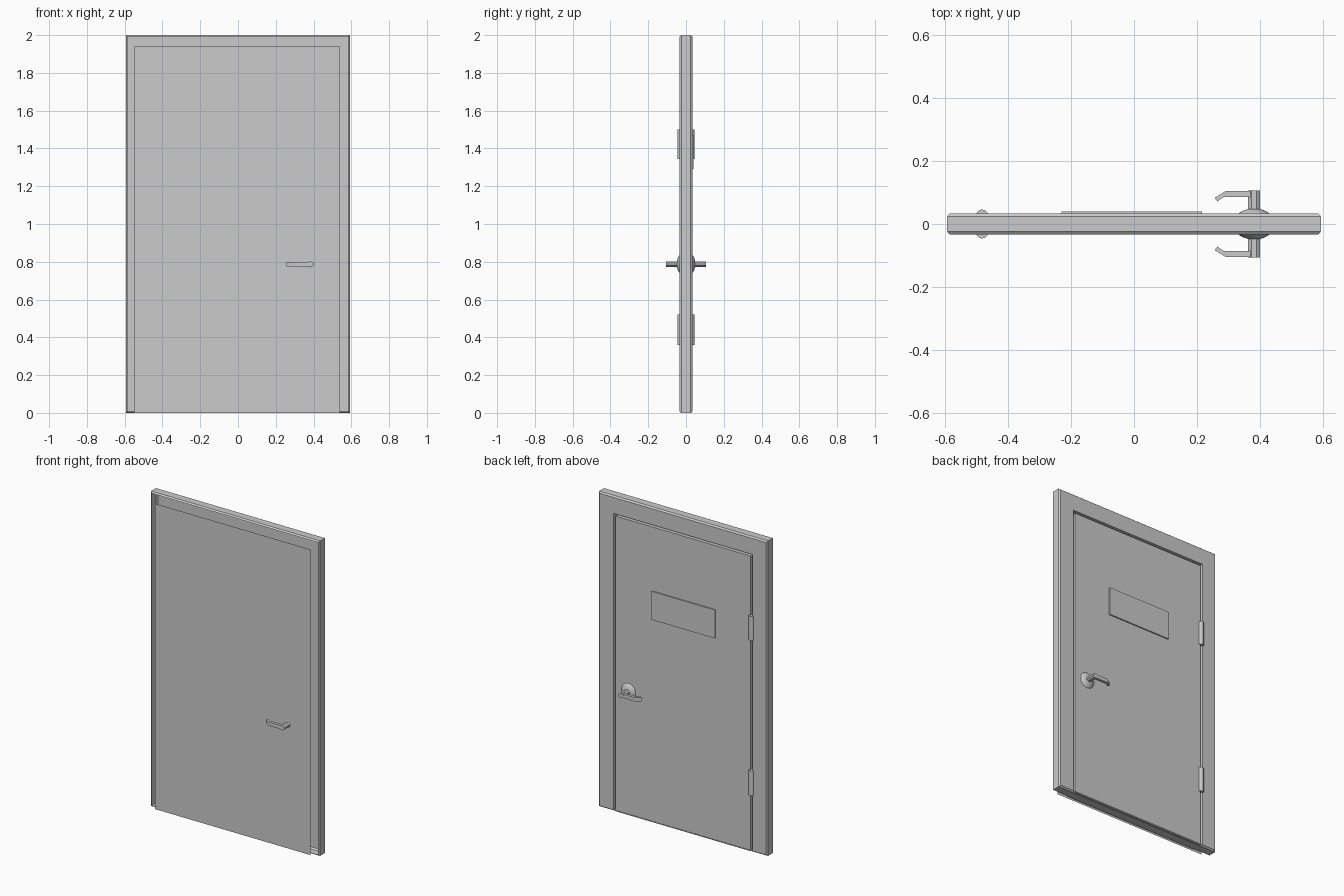
import bpy, bmesh, math

if "Cube" in bpy.data.objects:
    bpy.data.objects.remove(bpy.data.objects["Cube"])


def finish(name, bm, smooth=False):
    bmesh.ops.recalc_face_normals(bm, faces=bm.faces)
    me = bpy.data.meshes.new(name)
    bm.to_mesh(me)
    bm.free()
    ob = bpy.data.objects.new(name, me)
    bpy.context.collection.objects.link(ob)
    if smooth:
        bpy.ops.object.select_all(action='DESELECT')
        ob.select_set(True)
        bpy.context.view_layer.objects.active = ob
        bpy.ops.object.shade_smooth_by_angle(angle=math.radians(35))
    return ob


def loft(name, rings, start=True, end=True, smooth=False):
    """Skin closed rings of points, optionally capping both ends."""
    bm = bmesh.new()
    vs = [[bm.verts.new(p) for p in r] for r in rings]
    n = len(rings[0])
    for a, b in zip(vs, vs[1:]):
        for i in range(n):
            j = (i + 1) % n
            bm.faces.new((a[i], a[j], b[j], b[i]))
    if start:
        bm.faces.new(vs[0])
    if end:
        bm.faces.new(vs[-1])
    return finish(name, bm, smooth)


def rect(x0, x1, z0, z1, y):
    return [(x0, y, z0), (x1, y, z0), (x1, y, z1), (x0, y, z1)]


def disc(cx, cz, rx, rz, y, n=24):
    angles = [2 * math.pi * (i + 0.5) / n for i in range(n)]
    return [(cx + rx * math.cos(a), y, cz + rz * math.sin(a)) for a in angles]


# Frame: hollow chamfered shell, open at the front, with a doorway through the back
W = 0.593
outer = [rect(-W + c, W - c, c, 2 - c, y)
         for y, c in ((-0.034, 0.008), (-0.024, 0), (0.024, 0), (0.034, 0.008))]
opening = [rect(-0.49, 0.487, 0.008, 1.89, y) for y in (0.034, -0.034)]
loft("door_frame", outer + opening, start=False, end=False)

# Leaf: slab nearly flush with the frame, leaving a narrow gap
loft("door_leaf", [rect(-0.476, 0.473, 0.002, 1.876, y) for y in (-0.032, 0.032)])

# Front panel: a single sheet just ahead of the frame
bm = bmesh.new()
bm.faces.new([bm.verts.new(p) for p in rect(-0.55, 0.54, 0, 1.94, -0.0462)])
finish("front_panel", bm)

# Raised plate on the back of the leaf
loft("back_plate", [rect(-0.23, 0.215, 1.29, 1.47, y) for y in (0.03, 0.04)])

# Hinges: round knuckles sitting in the gap, one pair per height
for side, s in (("front", -1), ("back", 1)):
    for level, z0, z1 in (("lower", 0.36, 0.52), ("upper", 1.345, 1.5)):
        loft(f"{side}_{level}_hinge",
             [[(-0.482 + 0.019 * math.cos(k * math.pi / 6),
                s * 0.027 + 0.019 * math.sin(k * math.pi / 6), z)
               for k in range(12)] for z in (z0, z1)], smooth=True)

# Handles: rosette, spindle and bent lever on each side
HX, HZ = 0.381, 0.788
for side, s in (("front", -1), ("back", 1)):
    profile = ((0.02, 0.053), (0.03, 0.052), (0.037, 0.045), (0.043, 0.033), (0.048, 0.018))
    loft(f"{side}_rosette", [disc(HX, HZ, r, r, s * y) for y, r in profile], smooth=True)
    loft(f"{side}_spindle", [disc(HX, HZ, 0.02, 0.016, s * y, 8) for y in (0.04, 0.106)])
    # Lever path stations: x at inner and outer side, then inner and outer y
    rings = []
    for xi, xo, y0, y1 in ((0.385, 0.385, 0.086, 0.104), (0.286, 0.290, 0.086, 0.104),
                           (0.264, 0.256, 0.072, 0.083)):
        rings.append([(xi, s * y0, HZ - 0.012), (xi, s * y0, HZ + 0.012),
                      (xo, s * y1, HZ + 0.012), (xo, s * y1, HZ - 0.012)])
    loft(f"{side}_lever", rings)
